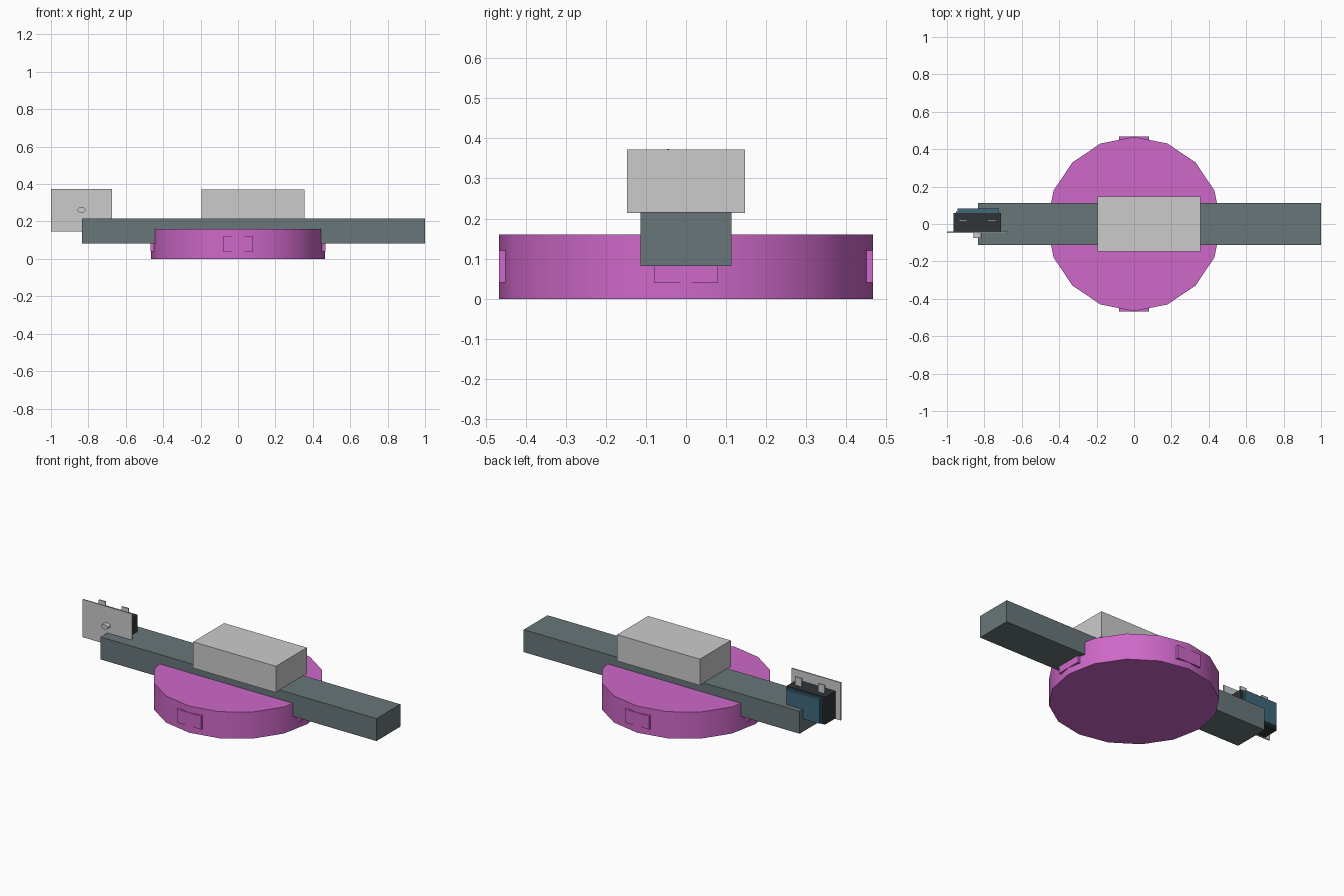
import bpy, math

if "Cube" in bpy.data.objects:
    bpy.data.objects.remove(bpy.data.objects["Cube"])


def material(name, rgb):
    m = bpy.data.materials.new(name)
    m.diffuse_color = (*rgb, 1)
    m.use_nodes = True
    m.node_tree.nodes["Principled BSDF"].inputs["Base Color"].default_value = m.diffuse_color
    return m


pink = material("pink", (0.62, 0.14, 0.58))
slate = material("slate", (0.14, 0.18, 0.19))
dark = material("dark", (0.03, 0.035, 0.04))
blue = material("blue", (0.05, 0.14, 0.2))


def box(name, x, y, z, mat=None):
    """Box from (min, max) pairs on each axis."""
    bpy.ops.mesh.primitive_cube_add(size=1, location=[sum(a) / 2 for a in (x, y, z)])
    o = bpy.context.object
    o.name = name
    o.scale = [a[1] - a[0] for a in (x, y, z)]
    bpy.ops.object.transform_apply(location=False, rotation=False, scale=True)
    if mat:
        o.data.materials.append(mat)
    return o


# Round base: 16 sides, smooth rim
R = 0.466
bpy.ops.mesh.primitive_cylinder_add(vertices=16, radius=R, depth=0.16, location=(0, 0, 0.08))
base = bpy.context.object
base.name = "round_base"
base.data.materials.append(pink)
bpy.ops.object.shade_smooth_by_angle(angle=math.radians(30))

# Four pads set into the rim
for i in range(4):
    pad = box(f"rim_pad_{i + 1}", (R - 0.016, R + 0.001), (-0.08, 0.08), (0.04, 0.12), pink)
    a = i * math.pi / 2
    r = pad.location.x
    pad.location = (r * math.cos(a), r * math.sin(a), 0.08)
    pad.rotation_euler.z = a

# Long beam and the block on top
box("beam", (-0.835, 1.0), (-0.113, 0.113), (0.082, 0.217), slate)
box("top_block", (-0.195, 0.355), (-0.147, 0.147), (0.214, 0.372))

# Switch unit at the end of the beam
box("switch_plate", (-1.0, -0.673), (-0.048, -0.041), (0.147, 0.374))
box("switch_body", (-0.965, -0.71), (-0.041, 0.058), (0.15, 0.315), dark)
box("switch_back_rim", (-0.953, -0.722), (0.058, 0.068), (0.155, 0.31), blue)
box("switch_back", (-0.945, -0.725), (0.068, 0.083), (0.16, 0.305), blue)
for i, x in enumerate((-0.914, -0.761)):
    box(f"terminal_{i + 1}", (x - 0.022, x + 0.022), (0.014, 0.021), (0.31, 0.365))

# Oval lever on the plate front
bpy.ops.mesh.primitive_cylinder_add(vertices=16, radius=0.022, depth=0.03,
                                    location=(-0.837, -0.06, 0.262),
                                    rotation=(math.pi / 2, 0, 0))
lever = bpy.context.object
lever.name = "lever"
lever.scale.y = 0.65
bpy.ops.object.shade_smooth_by_angle(angle=math.radians(30))
